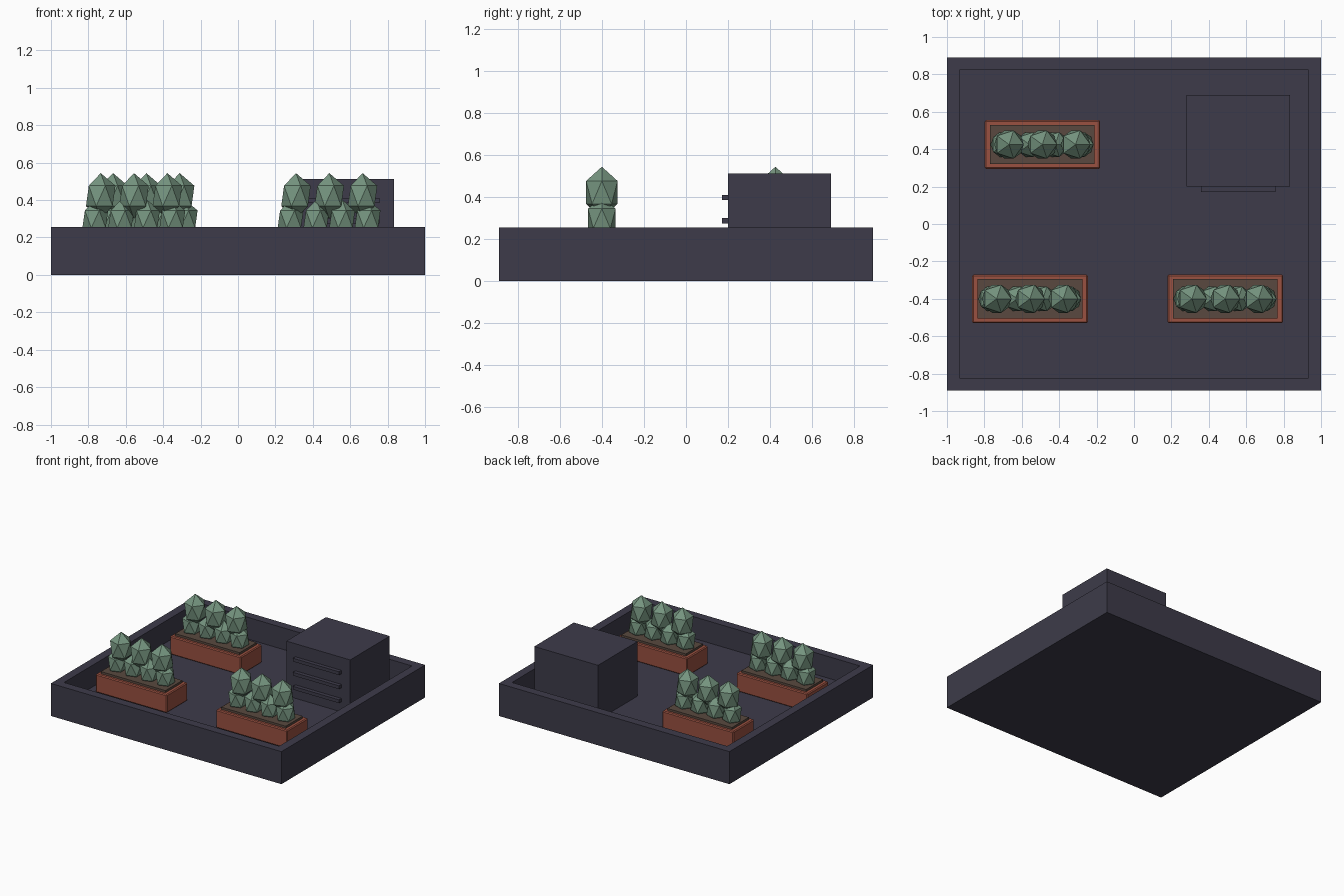
import bpy, bmesh
from mathutils import Matrix

if "Cube" in bpy.data.objects:
    bpy.data.objects.remove(bpy.data.objects["Cube"])


def material(name, rgb):
    m = bpy.data.materials.new(name)
    m.diffuse_color = (*rgb, 1)
    m.use_nodes = True
    m.node_tree.nodes["Principled BSDF"].inputs["Base Color"].default_value = m.diffuse_color
    return m


SLATE = material("dark slate", (0.047, 0.044, 0.068))
CLAY = material("terracotta", (0.32, 0.082, 0.052))
SOIL = material("soil brown", (0.100, 0.066, 0.050))
LEAF = material("sage green", (0.180, 0.300, 0.215))


def finish(bm, name, mat):
    me = bpy.data.meshes.new(name)
    bm.to_mesh(me)
    bm.free()
    me.materials.append(mat)
    ob = bpy.data.objects.new(name, me)
    bpy.context.collection.objects.link(ob)
    return ob


def add_box(bm, x0, x1, y0, y1, z0, z1):
    mat = Matrix.Translation(((x0 + x1) / 2, (y0 + y1) / 2, (z0 + z1) / 2)) \
        @ Matrix.Diagonal((x1 - x0, y1 - y0, z1 - z0, 1))
    bmesh.ops.create_cube(bm, size=1, matrix=mat)


def box(name, mat, *dims, bevel=0):
    bm = bmesh.new()
    add_box(bm, *dims)
    if bevel:
        bmesh.ops.bevel(bm, geom=bm.edges[:], offset=bevel, segments=1, affect='EDGES')
    return finish(bm, name, mat)


def tray(name, mat, dims, wall, depth):
    """Box whose top face is inset by wall and sunk by depth."""
    bm = bmesh.new()
    add_box(bm, *dims)
    top = max(bm.faces, key=lambda f: f.calc_center_median().z)
    bmesh.ops.inset_region(bm, faces=[top], thickness=wall, use_even_offset=True)
    floor = bmesh.ops.extrude_discrete_faces(bm, faces=[top])["faces"][0]
    bmesh.ops.translate(bm, verts=floor.verts, vec=(0, 0, -depth))
    return finish(bm, name, mat)


FLOOR = 0.085

# Roof slab with raised parapet
tray("roof_parapet", SLATE, (-1, 1, -0.89, 0.89, 0, 0.255), 0.067, 0.255 - FLOOR)

# Rooftop unit with three vent slats on its front
box("vent_unit", SLATE, 0.28, 0.833, 0.20, 0.69, FLOOR, 0.513)
for i in range(3):
    z = 0.178 + 0.11 * i
    box(f"vent_slat_{i + 1}", SLATE, 0.357, 0.757, 0.17, 0.205, z - 0.013, z + 0.013)


def planter(n, cx, cy):
    # Chamfered trough with a soil bed standing slightly proud of it
    box(f"planter_{n}_trough", CLAY, cx - 0.309, cx + 0.309, cy - 0.13, cy + 0.13,
        FLOOR, 0.228, bevel=0.007)
    box(f"planter_{n}_soil", SOIL, cx - 0.28, cx + 0.28, cy - 0.105, cy + 0.105, 0.215, 0.245)
    # Two tiers of low-poly shrubs: four low, three tall
    bm = bmesh.new()
    low = [(o, 0.298, 0.077, 0.104) for o in (-0.207, -0.069, 0.069, 0.205)]
    tall = [(o, 0.422, 0.088, 0.122) for o in (-0.178, 0, 0.178)]
    for off, z, r, rz in low + tall:
        bmesh.ops.create_icosphere(
            bm, subdivisions=1, radius=1,
            matrix=Matrix.Translation((cx + off, cy, z)) @ Matrix.Diagonal((r, r, rz, 1)))
    finish(bm, f"planter_{n}_shrubs", LEAF)


for n, (cx, cy) in enumerate([(-0.556, -0.40), (0.488, -0.40), (-0.490, 0.425)], 1):
    planter(n, cx, cy)
